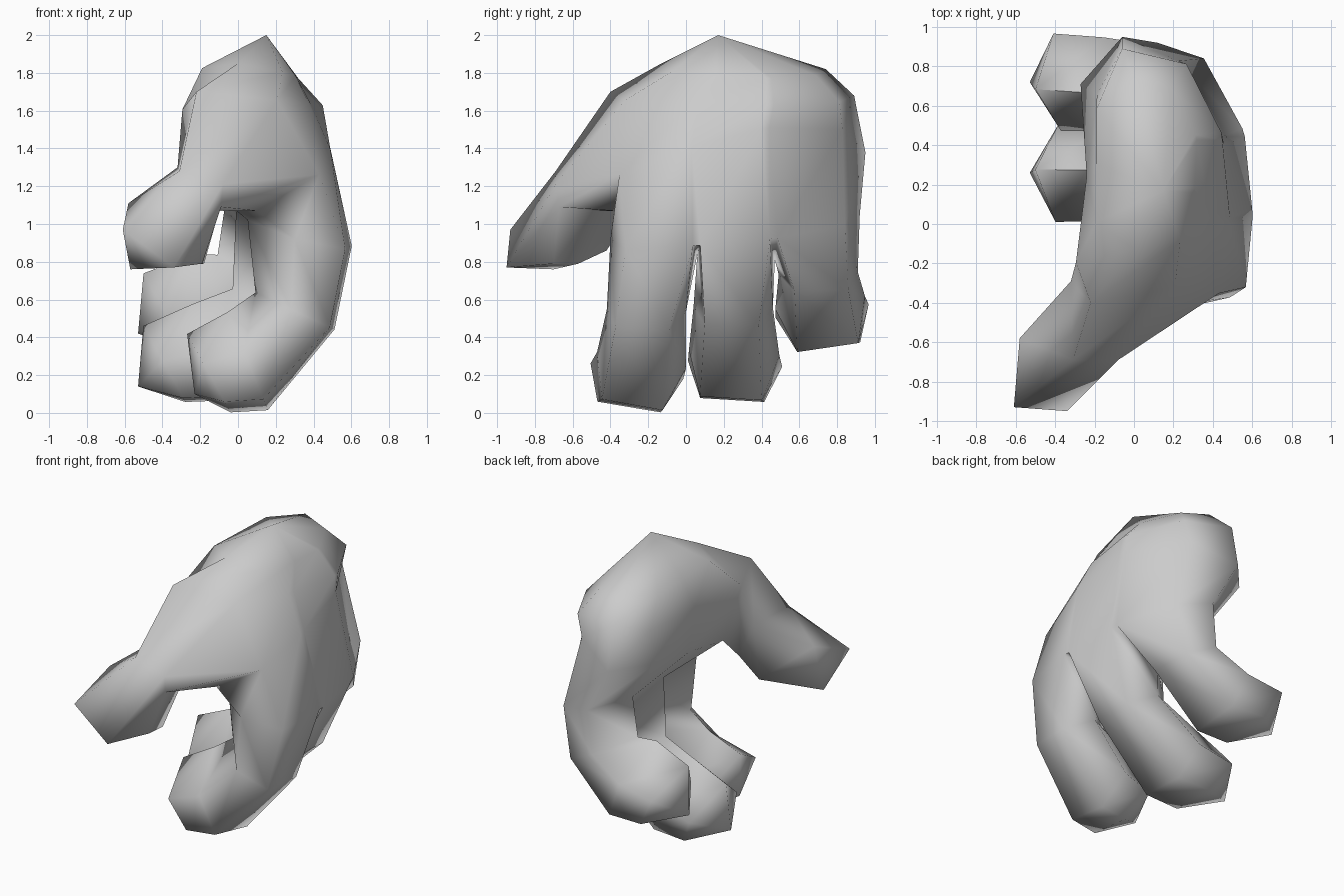
import bpy, bmesh, math
from mathutils import Vector

cube = bpy.data.objects.get("Cube")
if cube:
    bpy.data.objects.remove(cube, do_unlink=True)

skin = bpy.data.materials.new("plain grey")
skin.use_nodes = True
grey = (0.6, 0.6, 0.6, 1)
skin.diffuse_color = grey
skin.node_tree.nodes["Principled BSDF"].inputs["Base Color"].default_value = grey

bm = bmesh.new()


def verts(points):
    return [bm.verts.new(p) for p in points]


def bridge(a, b, skip=()):
    """Quads between two closed loops of equal length."""
    n = len(a)
    for i in range(n):
        if i not in skip:
            j = (i + 1) % n
            bm.faces.new((a[i], a[j], b[j], b[i]))


def fan(loop, tip):
    """Close a loop with triangles that meet at one point."""
    v = bm.verts.new(tip)
    for i in range(len(loop)):
        bm.faces.new((loop[i], loop[(i + 1) % len(loop)], v))


def palm_ring(front, back, out, inn):
    """Loop: front side, six points on the back of the hand, rear side, three inside."""
    a, b, out, inn = (Vector(v) for v in (front, back, out, inn))
    pts = [a]
    for t, k in zip((0.06, 0.33, 0.36, 0.64, 0.67, 0.94), (0.87, 1.13, 1.14, 1.18, 1.16, 0.7)):
        pts.append(a.lerp(b, t) + out * k)
    pts.append(b)
    pts += [a.lerp(b, t) + inn for t in (0.82, 0.5, 0.16)]
    return verts(pts)


def finger_ring(x, y, z, tilt, width, outer, inner, roll):
    """Five-sided section: side, two knuckle points, side, inner ridge."""
    c, t, r = Vector((x, y, z)), math.radians(tilt), math.radians(roll)
    n0, y0 = Vector((math.cos(t), 0, math.sin(t))), Vector((0, 1, 0))
    n = n0 * math.cos(r) + y0 * math.sin(r)
    u = y0 * math.cos(r) - n0 * math.sin(r)
    return verts([c - u * width, c - u * width * 0.68 + n * outer,
                  c + u * width * 0.68 + n * outer, c + u * width, c - n * inner])


# Palm, from the knuckles up to the crown
knuckles = palm_ring((0.3, -0.4, 0.92), (0.12, 0.92, 1.05), (0.32, 0, -0.07), (-0.22, 0, 0.08))
middle = palm_ring((0.1, -0.38, 1.07), (-0.06, 0.95, 1.38), (0.39, -0.06, 0.2), (-0.24, 0, 0.08))
upper = palm_ring((-0.22, -0.4, 1.7), (-0.06, 0.89, 1.68), (0.48, 0, -0.05), (-0.1, 0, -0.09))
crown = palm_ring((0.0, -0.13, 1.85), (0.0, 0.74, 1.82), (0.27, 0, -0.05), (-0.19, 0, -0.02))
bridge(knuckles, middle)
bridge(middle, upper, skip=(0, 10))
bridge(upper, crown)
fan(crown, (0.15, 0.17, 2.0))

# Webs between the fingers
k = knuckles
web_a, web_b = verts([(0.25, 0.06, 0.84), (0.2, 0.47, 0.81)])
for tri in ((k[2], web_a, k[3]), (k[4], web_b, k[5]), (k[9], web_a, k[10]), (k[8], web_b, k[9])):
    bm.faces.new(tri)

# Fingers: root loop, bend, knuckle, tip
roots = ((k[0], k[1], k[2], web_a, k[10]),
         (web_a, k[3], k[4], web_b, k[9]),
         (web_b, k[5], k[6], k[7], k[8]))
# y of bend, y of tip, bend shift x/z, tip shift x/z, roll
layout = ((-0.21, -0.26, 0, 0, 0, 0, -11),
          (0.25, 0.26, -0.12, 0.02, -0.23, 0.04, -4),
          (0.7, 0.72, -0.2, 0.2, -0.23, 0.32, 9))
for root, (y, ty, bx, bz, tx, tz, roll) in zip(roots, layout):
    bend = finger_ring(0.3 + bx, y, 0.54 + bz, -25, 0.21, 0.22, 0.23, roll / 2)
    joint = finger_ring(0.05 + tx * 0.8, (y + ty) / 2, 0.28 + tz * 0.95, -68, 0.24, 0.26, 0.28, roll)
    tip = finger_ring(-0.16 + tx, ty, 0.22 + tz, -61, 0.25, 0.22, 0.23, roll)
    bridge(root, bend)
    bridge(bend, joint)
    bridge(joint, tip)
    fan(tip, (-0.23 + tx * 1.3, ty, 0.1 + tz))

# Thumb, grown out of the opening at the front of the palm
base = [middle[10], middle[0], middle[1], upper[1], upper[0], upper[10]]
thumb_mid = verts([(-0.2, -0.3, 1.05), (-0.1, -0.48, 1.07), (-0.09, -0.67, 1.09),
                   (-0.08, -0.69, 1.21), (-0.31, -0.69, 1.28), (-0.32, -0.29, 1.3)])
thumb_tip = verts([(-0.27, -0.42, 0.86), (-0.18, -0.57, 0.79), (-0.19, -0.7, 0.79),
                   (-0.34, -0.95, 0.77), (-0.61, -0.93, 0.97), (-0.58, -0.58, 1.11)])
bridge(base, thumb_mid)
bridge(thumb_mid, thumb_tip)
fan(thumb_tip, (-0.57, -0.7, 0.76))

bmesh.ops.recalc_face_normals(bm, faces=bm.faces)
mesh = bpy.data.meshes.new("hand")
bm.to_mesh(mesh)
bm.free()
mesh.materials.append(skin)
hand = bpy.data.objects.new("hand", mesh)
bpy.context.collection.objects.link(hand)
bpy.ops.object.select_all(action='DESELECT')
hand.select_set(True)
bpy.context.view_layer.objects.active = hand
bpy.ops.object.shade_smooth_by_angle(angle=math.radians(85))
